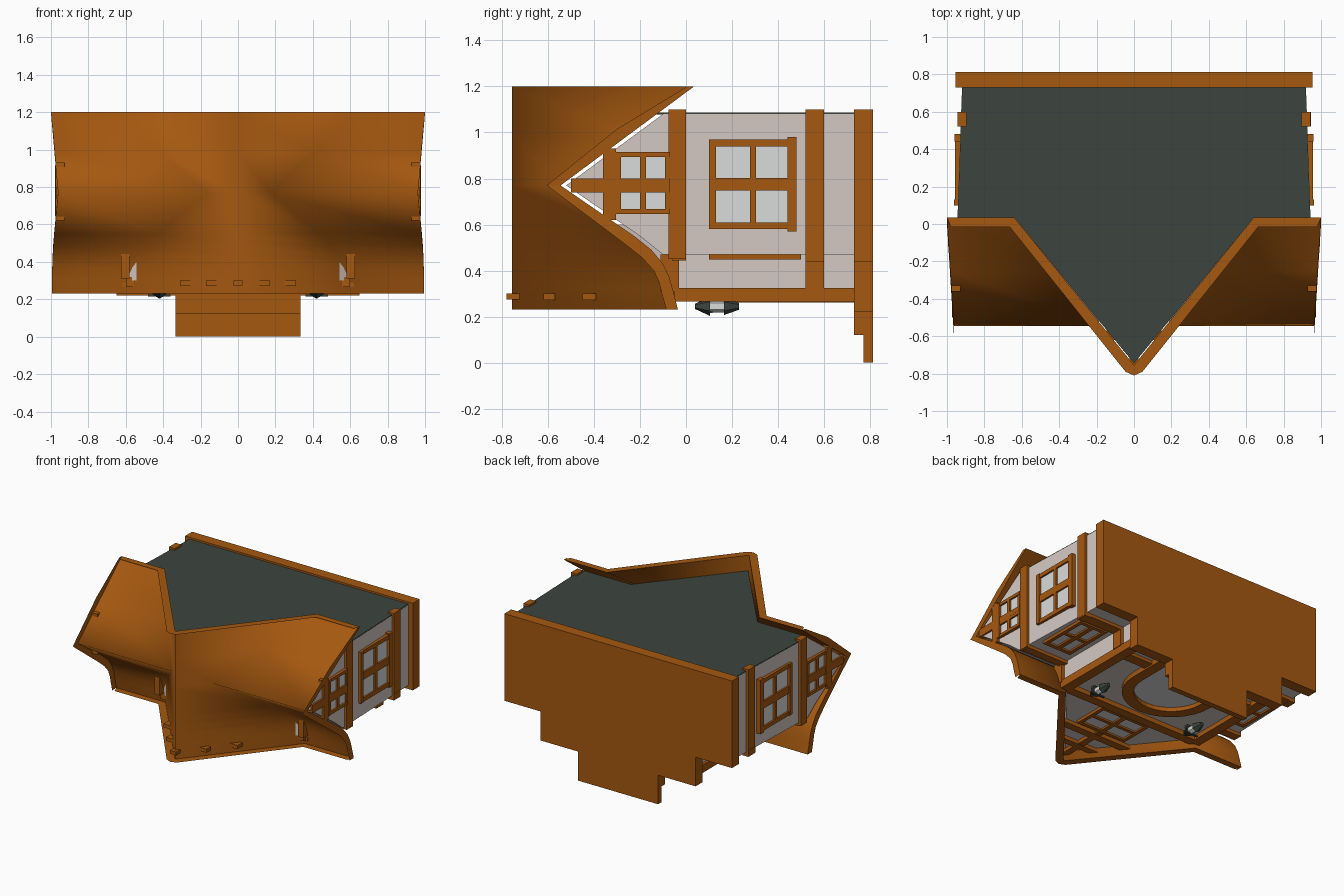
import bpy, bmesh, math
from mathutils import Matrix, Vector

if "Cube" in bpy.data.objects:
    bpy.data.objects.remove(bpy.data.objects["Cube"])


def mat(name, c):
    m = bpy.data.materials.new(name)
    m.diffuse_color = (*c, 1)
    m.use_nodes = True
    m.node_tree.nodes["Principled BSDF"].inputs["Base Color"].default_value = m.diffuse_color
    return m


WOOD = mat("orange wood", (.376, .098, .005))
WALL = mat("pale plaster", (.66, .585, .55))
GLASS = mat("window glass", (.70, .71, .71))
DARK = mat("dark grey", (.045, .06, .05))


def make(name, verts, faces, m, smooth=False):
    me = bpy.data.meshes.new(name)
    me.from_pydata([tuple(v) for v in verts], [], faces)
    me.materials.append(m)
    bm = bmesh.new()
    bm.from_mesh(me)
    bmesh.ops.remove_doubles(bm, verts=bm.verts, dist=1e-5)
    bmesh.ops.recalc_face_normals(bm, faces=bm.faces)
    bm.to_mesh(me)
    bm.free()
    if smooth:
        me.polygons.foreach_set("use_smooth", [True] * len(me.polygons))
    ob = bpy.data.objects.new(name, me)
    bpy.context.collection.objects.link(ob)
    return ob


def boxes(name, items, m):
    """Several boxes (x0,x1,y0,y1,z0,z1) in one object."""
    vs, fs = [], []
    for x0, x1, y0, y1, z0, z1 in items:
        b = len(vs)
        vs += [(x, y, z) for x in (x0, x1) for y in (y0, y1) for z in (z0, z1)]
        fs += [[b + i for i in f] for f in
               ((0, 1, 3, 2), (4, 6, 7, 5), (0, 4, 5, 1), (2, 3, 7, 6), (0, 2, 6, 4), (1, 5, 7, 3))]
    return make(name, vs, fs, m)


def prism(name, a, b, m):
    """Closed solid between two matching outlines."""
    n = len(a)
    fs = [list(range(n)), list(range(n, 2 * n))]
    fs += [[i, (i + 1) % n, n + (i + 1) % n, n + i] for i in range(n)]
    return make(name, list(a) + list(b), fs, m)


def wall_x(y):
    return .945 - .035 * y


def place(face, s, u0, u1, v0, v1, d0, d1):
    """Box on a wall: 'side' runs along z, otherwise the wall faces -z at height face."""
    if face == 'side':
        X = wall_x((v0 + v1) / 2)
        a, b = sorted((s * (X + d0), s * (X + d1)))
        return (a, b, v0, v1, u0, u1)
    a, b = sorted((s * u0, s * u1))
    return (a, b, v0, v1, face - d1, face - d0)


def window(name, face, s, u0, u1, v0, v1, f=.028, cross=.035, sill=False):
    um, vm = (u0 + u1) / 2, (v0 + v1) / 2
    fr = [(u0, u0 + f, v0, v1), (u1 - f, u1, v0, v1), (u0, u1, v0, v0 + f), (u0, u1, v1 - f, v1),
          (um - cross / 2, um + cross / 2, v0, v1), (u0, u1, vm - .013, vm + .013)]
    boxes(name + "_frame", [place(face, s, *r, -.02, .022) for r in fr], WOOD)
    if sill:
        boxes(name + "_sill", [place(face, s, u0 - .01, u1 + .01, v1 - .04, v1, -.02, .032)], WOOD)
    boxes(name + "_glass", [place(face, s, u0 + .01, u1 - .01, v0 + .01, v1 - .01, 0, .009)], GLASS)


# Roof: a steep main gable crossing a lower side gable with flared front eaves
SIDE = [(1.2, .035), (.985, -.255), (.77, -.545), (.55, -.225), (.49, -.15), (.43, -.10),
        (.37, -.072), (.31, -.055), (.23, -.035)]


def main_x(y):
    return .64 * (y + .755) / .79


def edge_x(y):
    return .962 + .036 * (y + .55) / .55


rows = []
for z, y in SIDE:
    xv = main_x(y)
    rows.append([(-edge_x(y), y, z), (-xv, y, z), (0, -.755, z), (xv, y, z), (edge_x(y), y, z)])
verts = [p for r in rows for p in r]
faces = [[r * 5 + c, r * 5 + c + 1, r * 5 + c + 6, r * 5 + c + 5]
         for r in range(len(rows) - 1) for c in range(4)]
make("roof", verts, faces, WOOD, True)


def rim(name, inner, outer):
    n = len(inner)
    make(name, inner + outer, [[i, i + 1, n + i + 1, n + i] for i in range(n - 1)], WOOD)


# Bargeboards around the four open roof ends
for name, r in (("back_rim", rows[0]), ("front_rim", rows[-1])):
    z, y, v = r[0][2], r[0][1], r[3][0]
    e = r[4][0]
    out = [(-e + .02, y - .05, z), (-v - .025, y - .05, z), (-.045, -.79, z), (0, -.81, z),
           (.045, -.79, z), (v + .025, y - .05, z), (e - .02, y - .05, z)]
    rim(name, [r[0], r[1], (-.02, -.73, z), r[2], (.02, -.73, z), r[3], r[4]], out)
for s in (-1, 1):
    inner = [(s * edge_x(y), y, z) for z, y in SIDE]
    off = [(0, -.03), (.03, -.045), (0, -.06), (-.035, -.04), (-.035, -.04), (-.03, -.04),
           (-.02, -.045), (-.01, -.05), (0, -.05)]
    outer = [(p[0], p[1] + a[1], p[2] + a[0]) for p, a in zip(inner, off)]
    rim("side_rim", inner, outer)

# Main body with side gables, back panel, front bay
prof = [(.735, .47), (.735, 1.08), (-.10, 1.08), (-.52, .77), (-.20, .55), (-.10, .47)]
prism("house_body", [(-wall_x(y), y, z) for y, z in prof],
      [(wall_x(y), y, z) for y, z in prof], WALL)
back = [(.918, .735), (.948, -.10), (.53, -.10), (0, -.745), (-.53, -.10), (-.948, -.10), (-.918, .735)]
prism("back_panel", [(x, y, 1.078) for x, y in back], [(x, y, 1.086) for x, y in back], DARK)
bay = [(.6, .735), (.6, -.05), (.52, -.10), (0, -.74), (-.52, -.10), (-.6, -.05), (-.6, .735)]
prism("front_bay", [(x, y, .30) for x, y in bay], [(x, y, .60) for x, y in bay], WALL)

# Floor slab stepping forward to the doorstep
boxes("floor_slab", [(-.955, .955, .73, .813, .44, 1.1), (-.65, .65, .73, .813, .22, .44),
                     (-.335, .335, .73, .813, .12, .22), (-.335, .335, .77, .813, 0, .12)], WOOD)

for s in (-1, 1):
    # Side wall beams
    beams = [(.45, 1.1, -.075, 0), (.44, 1.1, .52, .60), (.74, .80, -.50, -.07),
             (.62, .93, -.36, -.305)]
    boxes("side_beams", [place('side', s, *b, -.03, .018) for b in beams], WOOD)
    window("side_window", 'side', s, .58, .97, .10, .48, .03, .055, True)
    window("gable_window", 'side', s, .645, .915, -.305, -.07, .022, .04)
    # Recessed front wall beside the bay
    window("recess_window", .47, s, .66, .90, .10, .50)
    boxes("recess_beams", [place(.47, s, *b, -.02, .025) for b in
                           ((.6, .945, -.06, 0), (.6, .945, .52, .60))], WOOD)
    # Bay corner posts, rails and eave brackets
    a, b = sorted((s * .545, s * .62))
    boxes("bay_post", [(a, b, -.05, .735, .265, .325)], WOOD)
    a, b = sorted((s * .58, s * .625))
    boxes("bay_rail", [(a, b, .52, .60, .32, .47), (a, b, -.11, -.03, .31, .47)], WOOD)
    boxes("bay_belt", [place(.30, s, .33, .56, .52, .60, -.02, .025)], WOOD)
    # Lantern: pale core between two dark cones, with a bracket
    for nm, r1, r2, y0, y1, m in (("lantern_roof", .012, .042, .04, .105, DARK),
                                  ("lantern_glass", .028, .028, .105, .165, GLASS),
                                  ("lantern_base", .038, .015, .165, .23, DARK)):
        bm = bmesh.new()
        bmesh.ops.create_cone(bm, cap_ends=True, segments=6, radius1=r1, radius2=r2, depth=y1 - y0,
                              matrix=Matrix.Translation((s * .42, (y0 + y1) / 2, .245))
                              @ Matrix.Rotation(-math.pi / 2, 4, 'X'))
        me = bpy.data.meshes.new(nm)
        bm.to_mesh(me)
        bm.free()
        me.materials.append(m)
        bpy.context.collection.objects.link(bpy.data.objects.new(nm, me))
    boxes("lantern_bracket", [(s * .42 - .06, s * .42 + .06, .10, .115, .215, .225),
                              (s * .42 - .012, s * .42 + .012, .06, .085, .24, .30)], DARK)

# Front gable window and timber
window("front_gable_window", .30, 1, -.21, .21, -.36, -.08)
boxes("front_gable_beams", [(-.6, .6, -.07, 0, .265, .32), (-.31, .31, -.45, -.39, .272, .30),
                            (-.17, .17, -.62, -.57, .272, .30), (-.025, .025, -.78, -.36, .275, .30)], WOOD)


# Arched doorway
def arch(r):
    pts = [(r, .735)]
    pts += [(r * math.cos(t * math.pi / 16), .40 - r * math.sin(t * math.pi / 16)) for t in range(17)]
    return pts + [(-r, .735)]


i, o = arch(.26), arch(.34)
n = len(i)
ring = [(x, y, z) for pts in (i, o) for z in (.262, .31) for x, y in pts]
fs = []
for k in range(n - 1):
    for a, b in ((0, 1), (2, 3), (0, 2), (1, 3)):
        fs.append([a * n + k, a * n + k + 1, b * n + k + 1, b * n + k])
make("door_arch", ring, fs, WOOD)
prism("door_panel", [(x, y, .293) for x, y in i], [(x, y, .301) for x, y in i], GLASS)
